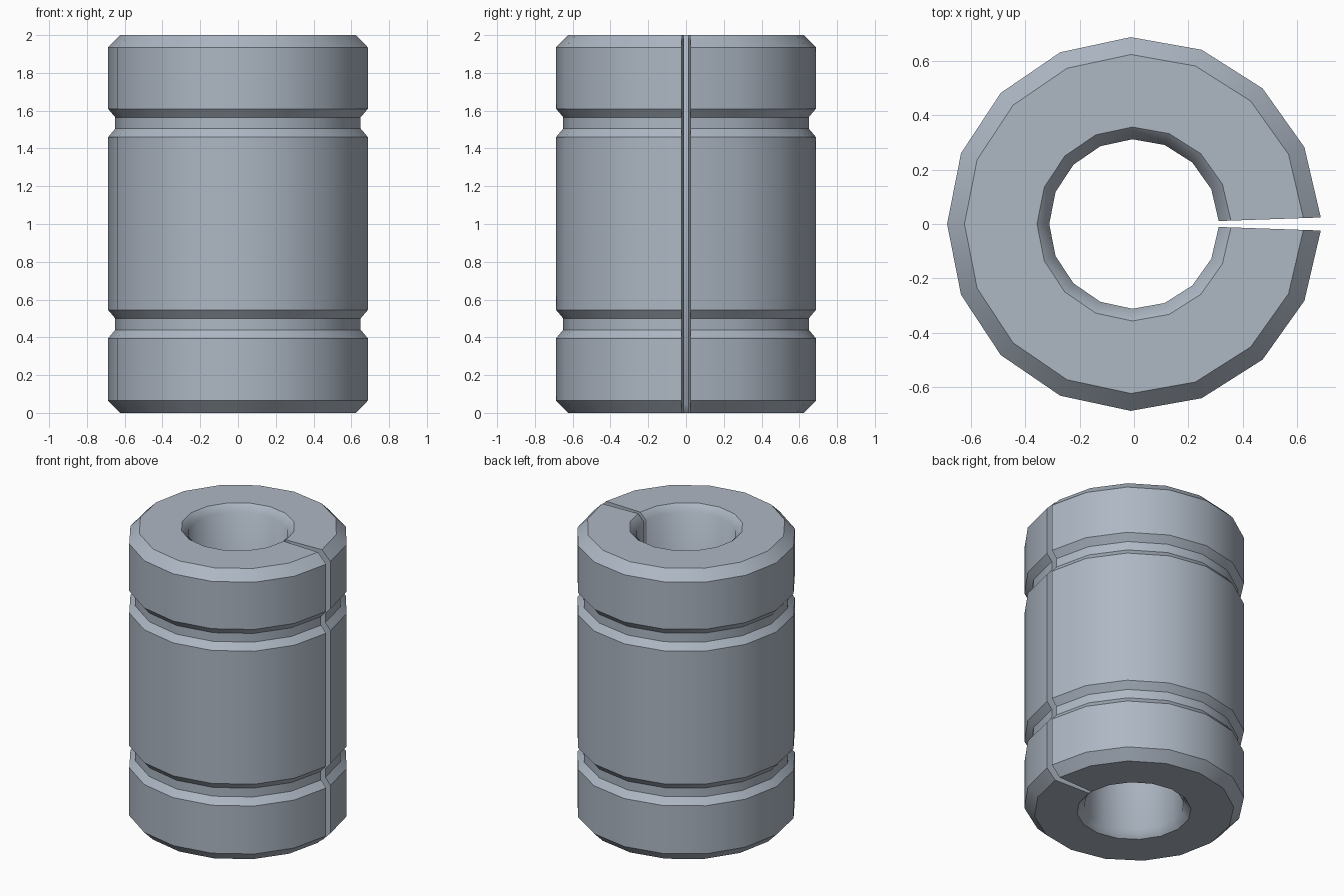
import bpy, bmesh, math

if "Cube" in bpy.data.objects:
    bpy.data.objects.remove(bpy.data.objects["Cube"])

R, GROOVE, RIM = 0.688, 0.65, 0.624     # outer wall, groove floor, end face edge
BORE, MOUTH = 0.312, 0.357              # bore wall, bore mouth
SIDES, HALF_SLIT = 16, math.radians(2.0)

# Closed cross-section (radius, z), outer wall upward then bore downward
profile = [(RIM, 0), (R, 0.065),
           (R, 0.395), (GROOVE, 0.44), (GROOVE, 0.50), (R, 0.545),
           (R, 1.46), (GROOVE, 1.505), (GROOVE, 1.565), (R, 1.61),
           (R, 1.935), (RIM, 2),
           (MOUTH, 2), (BORE, 1.955), (BORE, 0.045), (MOUTH, 0)]

# Sweep the section around z, leaving a narrow radial slit at +x
bm = bmesh.new()
rings = []
for i in range(SIDES + 1):
    a = HALF_SLIT + (2 * math.pi - 2 * HALF_SLIT) * i / SIDES
    rings.append([bm.verts.new((r * math.cos(a), r * math.sin(a), z)) for r, z in profile])
n = len(profile)
for a, b in zip(rings, rings[1:]):
    for j in range(n):
        k = (j + 1) % n
        bm.faces.new((a[j], b[j], b[k], a[k]))

# Slit walls
bm.faces.new(rings[0])
bm.faces.new(rings[-1])
bmesh.ops.recalc_face_normals(bm, faces=bm.faces[:])

# Smooth around the curve, sharp at chamfers; the bore blends into its mouth
bm.normal_update()
for f in bm.faces:
    f.smooth = True
for e in bm.edges:
    e.smooth = e.calc_face_angle(0) < math.radians(30)
for a, b in zip(rings, rings[1:]):
    for j in (13, 14):
        bm.edges.get((a[j], b[j])).smooth = True

mesh = bpy.data.meshes.new("split_bushing")
bm.to_mesh(mesh)
bm.free()
bushing = bpy.data.objects.new("split_bushing", mesh)
bpy.context.collection.objects.link(bushing)

# Blue-grey steel
steel = bpy.data.materials.new("steel")
steel.diffuse_color = (0.42, 0.475, 0.55, 1)
steel.use_nodes = True
steel.node_tree.nodes["Principled BSDF"].inputs["Base Color"].default_value = steel.diffuse_color
mesh.materials.append(steel)
